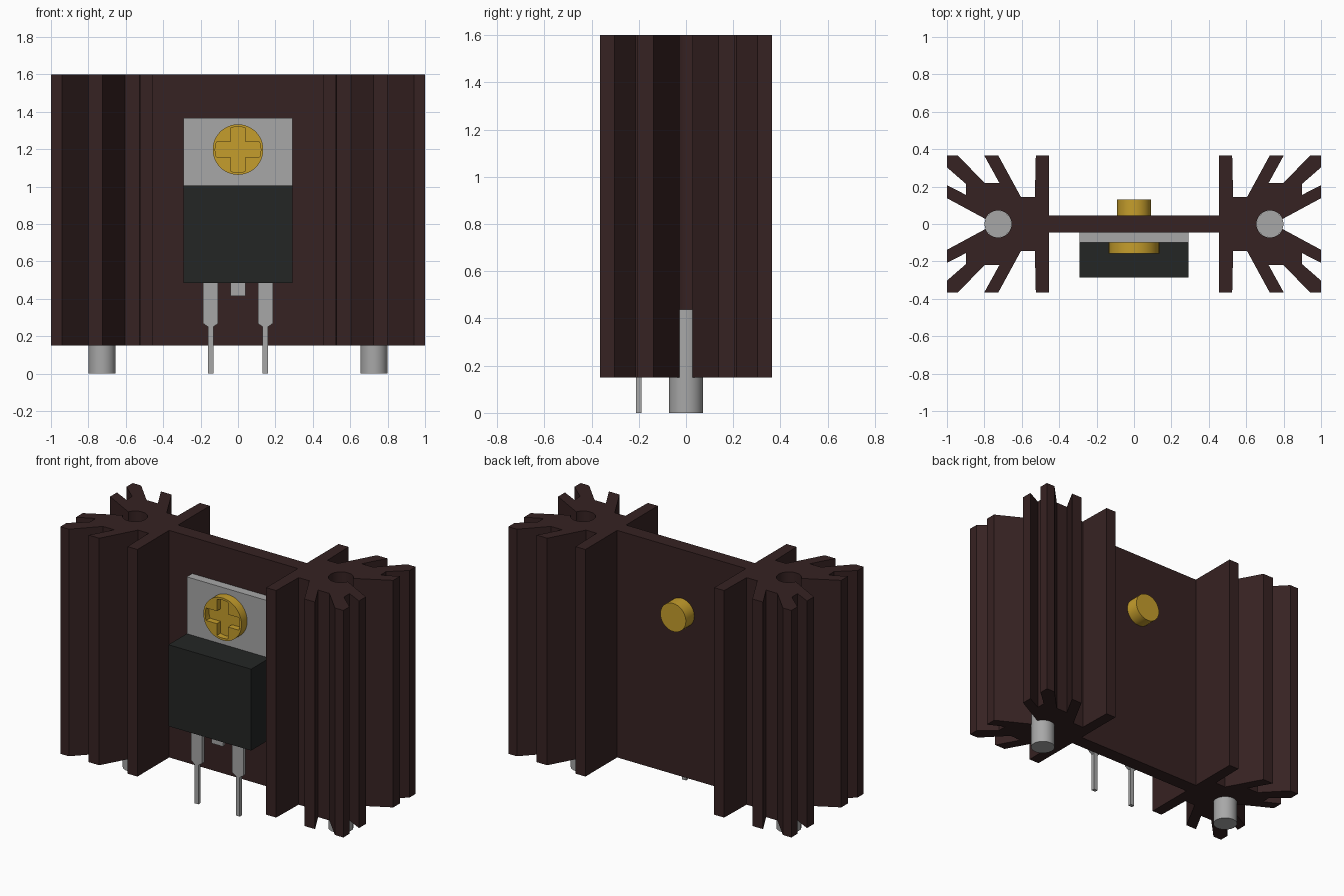
import bpy, bmesh, math
from mathutils import Vector

cube = bpy.data.objects.get("Cube")
if cube:
    bpy.data.objects.remove(cube, do_unlink=True)


def material(name, rgb, metallic=0.0):
    m = bpy.data.materials.new(name)
    m.use_nodes = True
    m.diffuse_color = (*rgb, 1)
    m.node_tree.nodes["Principled BSDF"].inputs["Base Color"].default_value = (*rgb, 1)
    return m


BROWN = material("dark brown anodised", (0.037, 0.016, 0.016))
BLACK = material("black plastic", (0.017, 0.019, 0.018))
GREY = material("tinned grey metal", (0.39, 0.39, 0.39))
GOLD = material("brass", (0.56, 0.34, 0.025))


def prism(name, points, start, end, axis, mat):
    """Extrude a 2D outline: axis 'Z' uses (x, y) points, axis 'Y' uses (x, z)."""
    bm = bmesh.new()
    place = (lambda a, b, d: (a, b, d)) if axis == "Z" else (lambda a, b, d: (a, d, b))
    face = bm.faces.new([bm.verts.new(place(a, b, start)) for a, b in points])
    grown = bmesh.ops.extrude_face_region(bm, geom=[face])
    offset = Vector(place(0, 0, end - start))
    bmesh.ops.translate(bm, vec=offset, verts=[v for v in grown["geom"] if isinstance(v, bmesh.types.BMVert)])
    bmesh.ops.recalc_face_normals(bm, faces=bm.faces)
    mesh = bpy.data.meshes.new(name)
    bm.to_mesh(mesh)
    bm.free()
    mesh.materials.append(mat)
    ob = bpy.data.objects.new(name, mesh)
    bpy.context.collection.objects.link(ob)
    return ob


def arc(cx, cy, r, a0, a1, n):
    return [(cx + r * math.cos(a0 + (a1 - a0) * i / n),
             cy + r * math.sin(a0 + (a1 - a0) * i / n)) for i in range(n + 1)]


def circle(cx, cy, r, n=40):
    return arc(cx, cy, r, 0, math.tau, n)[:-1]


def rect(x0, x1, y0, y1):
    return [(x0, y0), (x1, y0), (x1, y1), (x0, y1)]


def smooth(ob):
    bpy.ops.object.select_all(action="DESELECT")
    ob.select_set(True)
    bpy.context.view_layer.objects.active = ob
    bpy.ops.object.shade_smooth_by_angle(angle=math.radians(20))


# Heat sink: one quarter of the fin outline, mirrored front to back, then turned half round
PIN_X, PIN_R = 0.727, 0.0725
quarter = [(0.455, 0.045), (0.455, 0.365), (0.525, 0.365), (0.53, 0.145), (0.605, 0.145),
           (0.725, 0.365), (0.80, 0.365), (0.72, 0.22), (0.80, 0.22), (0.94, 0.365),
           (1.0, 0.365), (1.0, 0.303), (0.897, 0.213), (0.897, 0.155), (1.0, 0.207), (1.0, 0.138)]
gap = math.asin(0.027 / PIN_R)
bore = arc(PIN_X, 0, PIN_R, gap, math.tau - gap, 32)
half = quarter + bore + [(x, -y) for x, y in reversed(quarter)]
smooth(prism("heat_sink", half + [(-x, -y) for x, y in half], 0.15, 1.6, "Z", BROWN))

# Mounting pins in the bores
for side, s in (("left", 1), ("right", -1)):
    smooth(prism(side + "_mounting_pin", circle(s * PIN_X, 0, PIN_R - 0.0005), 0, 0.437, "Z", GREY))

# Power transistor: metal tab and plastic body
prism("metal_tab", rect(-0.292, 0.292, 0.49, 1.368), -0.10, -0.045, "Y", GREY)
prism("plastic_body", rect(-0.292, 0.292, 0.485, 1.005), -0.285, -0.099, "Y", BLACK)

# Legs: two long stepped ones and a cropped middle one
for side, s in (("left", 1), ("right", -1)):
    leg = [(-0.04, 0.50), (-0.04, 0.268), (-0.014, 0.25), (-0.014, 0),
           (0.014, 0), (0.014, 0.25), (0.04, 0.268), (0.04, 0.50)]
    prism(side + "_leg", [(x + s * 0.146, z) for x, z in leg], -0.211, -0.189, "Y", GREY)
prism("middle_leg", rect(-0.04, 0.04, 0.415, 0.50), -0.211, -0.189, "Y", GREY)

# Screw head with a cross recess
SCREW_Z = 1.198
head = prism("screw_head", circle(0, SCREW_Z, 0.135, 48), -0.157, -0.099, "Y", GOLD)
cross = []
reach = math.asin(0.04 / 0.122)
for k in range(4):
    a = k * math.pi / 2
    cross += arc(0, SCREW_Z, 0.122, a - reach, a + reach, 6)
    b = a + math.pi / 4
    cross.append((0.04 * math.sqrt(2) * math.cos(b), SCREW_Z + 0.04 * math.sqrt(2) * math.sin(b)))
cutter = prism("cross_cutter", cross, -0.2, -0.118, "Y", GOLD)
cutter.hide_render = True
cut = head.modifiers.new("cross_recess", "BOOLEAN")
cut.operation, cut.solver, cut.object = "DIFFERENCE", "EXACT", cutter
bpy.context.view_layer.objects.active = head
bpy.ops.object.modifier_apply(modifier=cut.name)
bpy.data.objects.remove(cutter, do_unlink=True)
smooth(head)

# Screw end behind the wall
smooth(prism("screw_end", circle(0, SCREW_Z, 0.09), 0.04, 0.13, "Y", GOLD))
